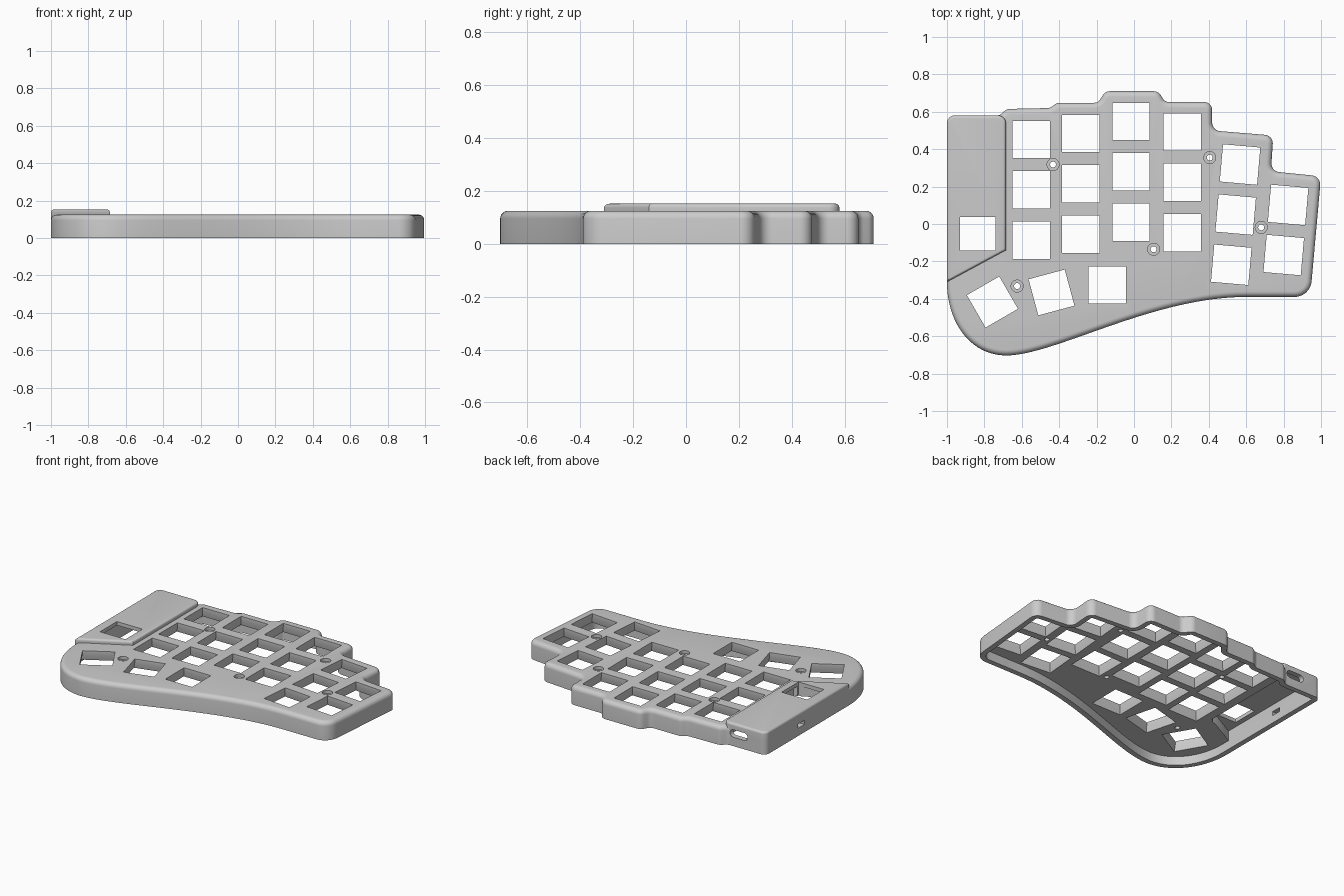
import bpy, bmesh, math
from mathutils import Vector
from mathutils.geometry import interpolate_bezier

if "Cube" in bpy.data.objects:
    bpy.data.objects.remove(bpy.data.objects["Cube"])

grey = bpy.data.materials.new("case_grey")
grey.use_nodes = True
colour = (0.6, 0.6, 0.6, 1)
grey.diffuse_color = colour
grey.node_tree.nodes["Principled BSDF"].inputs["Base Color"].default_value = colour


def rounded(corners, steps=6):
    """Fillet each (x, y, radius) corner of a closed polygon."""
    out = []
    for i, (x, y, r) in enumerate(corners):
        p = Vector((x, y))
        if r == 0:
            out.append(p)
            continue
        a = (Vector(corners[i - 1][:2]) - p).normalized()
        b = (Vector(corners[(i + 1) % len(corners)][:2]) - p).normalized()
        half = a.angle(b) / 2
        centre = p + (a + b).normalized() * (r / math.sin(half))
        start = (p + a * (r / math.tan(half)) - centre).normalized()
        end = (p + b * (r / math.tan(half)) - centre).normalized()
        for k in range(steps + 1):
            out.append(centre + start.lerp(end, k / steps).normalized() * r)
    return out


def inset(points, d):
    """Mitred inset of a clockwise outline; negative d grows it."""
    out = []
    for i, p in enumerate(points):
        a = (p - points[i - 1]).normalized()
        b = (points[(i + 1) % len(points)] - p).normalized()
        na, nb = Vector((a.y, -a.x)), Vector((b.y, -b.x))
        out.append(p + (na + nb) * (d / (1 + na.dot(nb))))
    return out


def add_loft(bm, points, levels):
    """Closed solid through rings given as (inset, height)."""
    rings = [[bm.verts.new((q.x, q.y, z)) for q in inset(points, d)] for d, z in levels]
    n = len(points)
    for low, high in zip(rings, rings[1:]):
        for i in range(n):
            j = (i + 1) % n
            bm.faces.new((low[i], low[j], high[j], high[i]))
    bm.faces.new(rings[0])
    bm.faces.new(rings[-1])


def solid(name, parts):
    bm = bmesh.new()
    for points, levels in parts:
        add_loft(bm, points, levels)
    bmesh.ops.recalc_face_normals(bm, faces=bm.faces)
    mesh = bpy.data.meshes.new(name)
    bm.to_mesh(mesh)
    bm.free()
    mesh.materials.append(grey)
    ob = bpy.data.objects.new(name, mesh)
    bpy.context.collection.objects.link(ob)
    return ob


def combine(target, tool, operation):
    mod = target.modifiers.new(tool.name, 'BOOLEAN')
    mod.object, mod.operation, mod.solver = tool, operation, 'EXACT'
    bpy.context.view_layer.objects.active = target
    bpy.ops.object.modifier_apply(modifier=mod.name)
    bpy.data.objects.remove(tool)


def round_top(top, r, steps=6):
    arc = [math.pi / 2 * k / steps for k in range(steps + 1)]
    return [(0, 0)] + [(r * (1 - math.cos(t)), top - r + r * math.sin(t)) for t in arc]


def rect(x, y, w, h, turn=0):
    c, s = math.cos(math.radians(turn)), math.sin(math.radians(turn))
    return [Vector((x + u * w / 2 * c - v * h / 2 * s, y + u * w / 2 * s + v * h / 2 * c))
            for u, v in ((-1, -1), (-1, 1), (1, 1), (1, -1))]


# Case outline, clockwise: stepped back edge, then the curved front edge
back = rounded([(-1, -.31, 0), (-1, .58, .04), (-.72, .58, .04), (-.68, .615, .04),
                (-.45, .62, .04), (-.41, .648, .04), (-.19, .648, .04), (-.155, .71, .045),
                (.13, .71, .045), (.165, .652, .04), (.418, .652, .042), (.418, .5, .045),
                (.745, .473, .045), (.732, .282, .045), (1, .255, .05), (.942, -.39, .09),
                (.6, -.39, 0)])


def bend(*pts):
    return [Vector(p[:2]) for p in interpolate_bezier(*[Vector((*p, 0)) for p in pts], 28)]


front = bend((.6, -.39), (.1, -.39), (-.42, -.7), (-.68, -.703))[1:]
thumb = bend((-.68, -.703), (-.88, -.703), (-1, -.52), (-1, -.31))[1:-1]
outline = back + front + thumb
case = solid("keyboard_case", [(outline, round_top(.125, .03))])

# Raised controller cover
cover_outline = rounded([(-1, -.31, 0), (-1, .58, .04), (-.685, .58, .04), (-.685, -.14, 0)])
cover = solid("controller_cover", [(cover_outline, round_top(.152, .015))])
combine(case, cover, 'UNION')

# Hollow underside, deeper below the cover
combine(case, solid("main_cavity", [(outline, [(.035, -.1), (.035, .06)])]), 'DIFFERENCE')
combine(case, solid("cover_cavity", [(cover_outline, [(.035, -.1), (.035, .127)])]), 'DIFFERENCE')

# Key openings: columns of (x, top y, count, turn), then the thumb keys
keys = []
for x, y, count, turn in ((-.55, .452, 3, 0), (-.285, .484, 3, 0), (-.016, .548, 3, 0),
                          (.257, .492, 3, 0), (.567, .318, 3, -5), (.824, .102, 2, -5)):
    for row in range(count):
        drop = .269 * row
        t = math.radians(turn)
        keys.append((x + drop * math.sin(t), y - drop * math.cos(t), turn))
keys += [(-.144, -.326, 0), (-.441, -.366, 15), (-.757, -.417, 30)]
flare = [(-.01, -.1), (-.01, .06), (0, .1), (0, .3)]
combine(case, solid("key_cutter", [(rect(x, y, .2, .2, t), flare) for x, y, t in keys]), 'DIFFERENCE')
combine(case, solid("cover_key", [(rect(-.835, -.052, .19, .18), [(0, -.1), (0, .3)])]), 'DIFFERENCE')

# Countersunk screw holes
screws = []
for x, y in ((-.433, .318), (.405, .355), (.105, -.135), (.68, -.018), (-.625, -.332)):
    ring = [Vector((x + .016 * math.sin(k * math.pi / 12), y + .016 * math.cos(k * math.pi / 12)))
            for k in range(24)]
    screws.append((ring, [(0, -.1), (0, .105), (-.016, .105), (-.016, .3)]))
combine(case, solid("screw_cutter", screws), 'DIFFERENCE')

# Cable port in the back wall and switch slot in the left wall
port_shape = rounded([(-.065, -.025, .024), (-.065, .025, .024), (.065, .025, .024), (.065, -.025, .024)])
port = solid("port_cutter", [(port_shape, [(0, -.06), (0, .06)])])
port.rotation_euler.x = math.pi / 2
port.location = (-.8, .58, .085)
slot = solid("slot_cutter", [(rect(0, 0, .1, .07), [(0, -.014), (0, .014)])])
slot.location = (-1, .2, .066)
bpy.context.view_layer.update()
combine(case, port, 'DIFFERENCE')
combine(case, slot, 'DIFFERENCE')

bpy.ops.object.select_all(action='DESELECT')
case.select_set(True)
bpy.context.view_layer.objects.active = case
bpy.ops.object.shade_smooth_by_angle(angle=math.radians(30))
